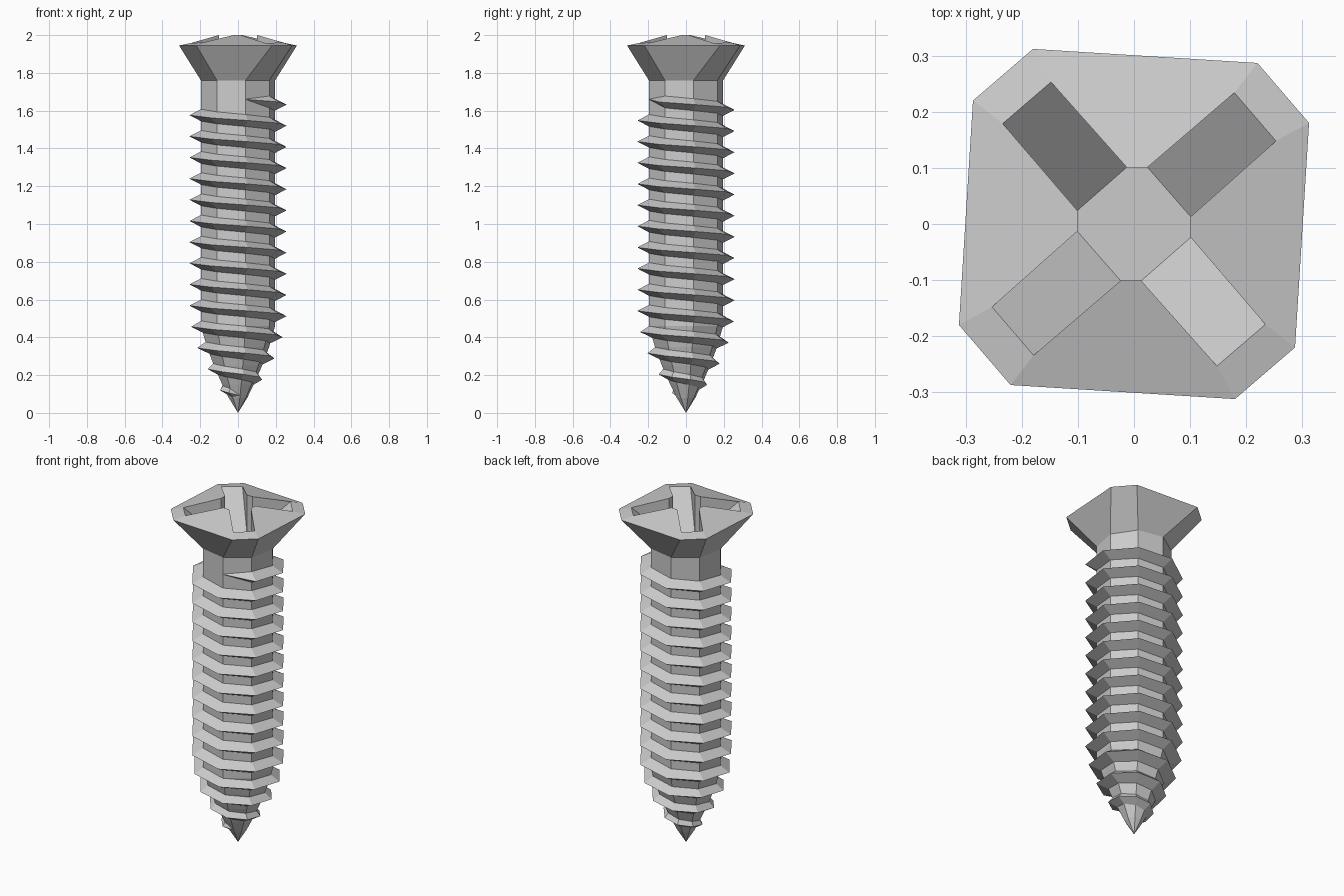
import bpy, bmesh
from math import cos, sin, radians

if "Cube" in bpy.data.objects:
    bpy.data.objects.remove(bpy.data.objects["Cube"])

BASE = 11.25          # octagon starting angle
PITCH = 0.112


def lerp(table, z):
    # radius at height z from (z, r) pairs
    for (z0, r0), (z1, r1) in zip(table, table[1:]):
        if z <= z1:
            return r0 + (r1 - r0) * (z - z0) / (z1 - z0)
    return table[-1][1]


def polar(r, deg, z):
    return (r * cos(radians(deg)), r * sin(radians(deg)), z)


def finish(name, bm):
    bmesh.ops.recalc_face_normals(bm, faces=bm.faces[:])
    me = bpy.data.meshes.new(name)
    bm.to_mesh(me)
    bm.free()
    ob = bpy.data.objects.new(name, me)
    bpy.context.collection.objects.link(ob)
    return ob


ROOT = [(0, 0), (0.08, 0.05), (0.15, 0.085), (0.25, 0.13), (0.35, 0.168), (0.46, 0.2), (1.76, 0.2)]
CREST = [(0, 0.01), (0.1, 0.085), (0.175, 0.13), (0.285, 0.196), (0.395, 0.24), (0.5, 0.262), (1.76, 0.262)]

# Shaft: octagonal core tapering to a point
bm = bmesh.new()
tip = bm.verts.new((0, 0, 0))
prev = None
for z, r in ROOT[1:]:
    ring = [bm.verts.new(polar(r, BASE + 45 * k, z)) for k in range(8)]
    for k in range(8):
        j = (k + 1) % 8
        if prev:
            bm.faces.new((prev[k], prev[j], ring[j], ring[k]))
        else:
            bm.faces.new((tip, ring[j], ring[k]))
    prev = ring
bm.faces.new(prev)
finish("shaft", bm)

# Thread: triangular ridge wound round the core, eight steps per turn
bm = bmesh.new()
STEPS = 112
prev = None
for i in range(STEPS + 1):
    a, z = BASE - 90 + 45 * i, 1.66 - PITCH / 8 * i
    end = i in (0, STEPS)
    h = 0.003 if end else min(0.033, 0.02 + 0.05 * z)
    crest = lerp(ROOT, z) if end else lerp(CREST, z)
    sec = [bm.verts.new(polar(max(lerp(ROOT, z + h) - 0.003, 0), a, z + h)),
           bm.verts.new(polar(crest, a, z)),
           bm.verts.new(polar(max(lerp(ROOT, z - h) - 0.003, 0), a, z - h))]
    if prev:
        for k in range(3):
            j = (k + 1) % 3
            bm.faces.new((prev[k], prev[j], sec[j], sec[k]))
    else:
        bm.faces.new(sec)
    prev = sec
bm.faces.new(prev)
finish("thread", bm)

# Head: countersunk cone, low dome and a tapering cross recess
bm = bmesh.new()
FLOOR = 1.78


def turned(x, y, z):
    # four copies, each a quarter turn clockwise from the last
    out = []
    for _ in range(4):
        out.append(bm.verts.new((x, y, z)))
        x, y = y, -x
    return out


A, B = turned(-0.18, 0.312, 1.945), turned(0.22, 0.287, 1.945)        # rim
T1, T2 = turned(-0.013, 0.101, 2.0), turned(0.024, 0.101, 2.0)        # dome tips
L1, L2 = turned(-0.013, 0.101, FLOOR), turned(0.024, 0.101, FLOOR)    # recess floor
S1, S2 = turned(-0.148, 0.253, 1.957), turned(0.179, 0.234, 1.962)    # slot ends
N1 = turned(*polar(0.2, BASE + 90, 1.76))                             # neck
N2 = turned(*polar(0.2, BASE + 45, 1.76))
for k in range(4):
    n = (k + 1) % 4
    for f in ((A[k], S1[k], T1[k], T2[k], S2[k], B[k]),   # dome quarter
              (B[k], S2[k], S1[n], A[n]),                 # corner past the slot
              (S2[k], L2[k], L1[n], S1[n]),               # sloping slot floor
              (S1[k], L1[k], T1[k]), (S2[k], T2[k], L2[k]),
              (T1[k], L1[k], L2[k], T2[k]),
              (A[k], B[k], N2[k], N1[k]),                 # cone sides
              (B[k], A[n], N1[n], N2[k])):
        bm.faces.new(f)
bm.faces.new([v for k in range(4) for v in (L1[k], L2[k])])
bm.faces.new([v for k in range(4) for v in (N1[k], N2[k])])
finish("head", bm)
